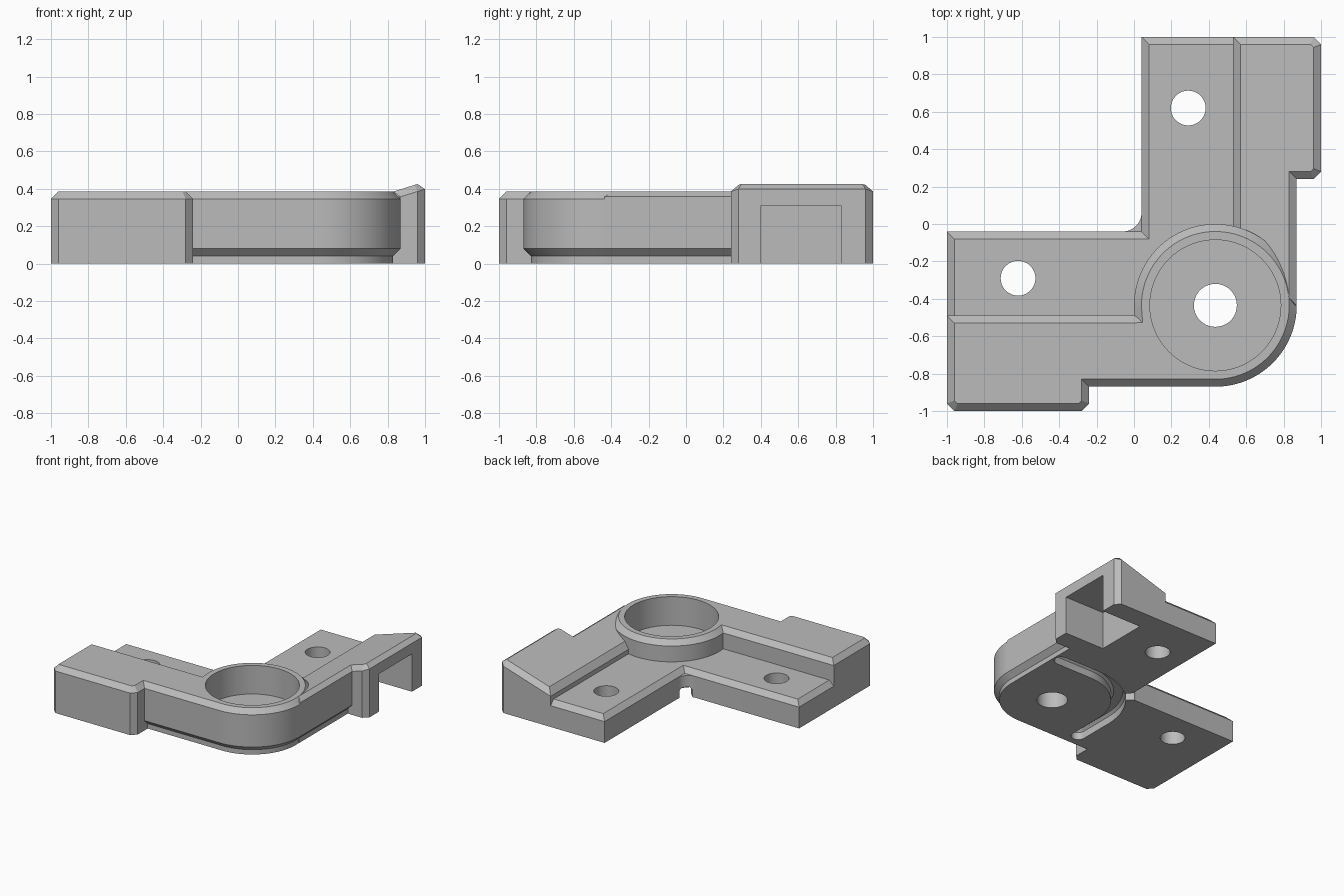
import bpy
import bmesh
from math import cos, sin, radians
from mathutils import Vector

cube = bpy.data.objects.get("Cube")
if cube:
    bpy.data.objects.remove(cube, do_unlink=True)

grey = bpy.data.materials.new("neutral grey")
grey.use_nodes = True
grey.diffuse_color = (0.5, 0.5, 0.5, 1)
grey.node_tree.nodes["Principled BSDF"].inputs["Base Color"].default_value = (0.5, 0.5, 0.5, 1)

C = 0.04        # chamfer width
K = 0.435       # corner radius; the corner centre is (K, -K)
TOP = 0.385     # height of the flat rail
PLATE = 0.215   # height of the low plate


def arc(cx, cy, r, start, end, steps):
    angles = [radians(start + (end - start) * i / steps) for i in range(steps + 1)]
    return [(cx + r * cos(a), cy + r * sin(a)) for a in angles]


def inset(points, d):
    """Mitred inward offset of a counter-clockwise outline."""
    if d == 0:
        return points
    result = []
    for i, p in enumerate(points):
        p = Vector(p)
        a = (p - Vector(points[i - 1])).normalized()
        b = (Vector(points[(i + 1) % len(points)]) - p).normalized()
        na, nb = Vector((-a.y, a.x)), Vector((-b.y, b.x))
        result.append(p + (na + nb) * d / (1 + na.dot(nb)))
    return result


def loft(name, outline, levels, slope=0.0):
    """Stack insets of an outline; levels above mid height tilt with x."""
    bm = bmesh.new()
    rings = []
    for d, z in levels:
        tilt = slope if z > 0.2 else 0
        rings.append([bm.verts.new((x, y, z + tilt * (x - 0.83))) for x, y in inset(outline, d)])
    n = len(outline)
    for low, high in zip(rings, rings[1:]):
        for i in range(n):
            j = (i + 1) % n
            bm.faces.new((low[i], low[j], high[j], high[i]))
    bm.faces.new(rings[0][::-1])
    bm.faces.new(rings[-1])
    bmesh.ops.recalc_face_normals(bm, faces=bm.faces)
    mesh = bpy.data.meshes.new(name)
    bm.to_mesh(mesh)
    bm.free()
    mesh.materials.append(grey)
    obj = bpy.data.objects.new(name, mesh)
    bpy.context.collection.objects.link(obj)
    return obj


def combine(target, other, operation):
    mod = target.modifiers.new(operation, 'BOOLEAN')
    mod.operation, mod.solver, mod.object = operation, 'EXACT', other
    bpy.context.view_layer.objects.active = target
    bpy.ops.object.modifier_apply(modifier=mod.name)
    bpy.data.objects.remove(other, do_unlink=True)


def box(x0, x1, y0, y1):
    return [(x0, y0), (x1, y0), (x1, y1), (x0, y1)]


chamfered = [(0, 0), (0, TOP - C), (C, TOP)]
undercut = [(C, 0), (C, 0.04), (0, 0.08)] + chamfered[1:]

# Low L-shaped plate and the fillet in its inner corner
plate = [(-1, -0.04), (-1, -0.8), (0.3, -0.8), (0.8, -0.3), (0.8, 1), (0.04, 1), (0.04, -0.04)]
bracket = loft("corner_bracket", plate, [(0, 0), (0, PLATE - C), (C, PLATE)])
fillet = arc(-0.06, 0.06, 0.1, 0, -90, 10) + [(-0.06, -0.06), (0.06, -0.06), (0.06, 0.06)]
combine(bracket, loft("inner_fillet", fillet[::-1], [(0, 0), (0, PLATE - C)]), 'UNION')

# Flat rail with round boss, left end block, sloped rail and its end block
boss = [(-0.5, -0.49), (-0.5, -2 * K)] + arc(K, -K, K, -90, 187, 72)
left_block = [(-1, -0.96), (-0.96, -1), (-0.28, -1), (-0.24, -0.96), (-0.24, -0.49), (-1, -0.49)]
back_block = [(0.53, 0.24), (0.96, 0.24), (1, 0.28), (1, 0.96), (0.96, 1), (0.53, 1)]
SLOPE = 0.31
for part in (
    loft("boss_and_rail", boss, undercut),
    loft("left_block", left_block, chamfered),
    loft("sloped_rail", box(0.53, 2 * K, -K, 0.38), undercut, SLOPE),
    loft("back_block", back_block, chamfered, SLOPE),
):
    combine(bracket, part, 'UNION')

# Bore, screw holes and side pocket
through = [(0, -0.1), (0, 0.6)]
shallow = [(0, -0.1), (0, 0.06), (0.02, 0.08)]
cuts = [
    loft("bore", arc(K, -K, 0.35, 0, 355, 71), [(0, 0.15), (0, 0.6)]),
    loft("centre_hole", arc(K, -K, 0.115, 0, 350, 35), through),
    loft("left_hole", arc(-0.62, -0.29, 0.093, 0, 350, 35), through),
    loft("back_hole", arc(0.29, 0.62, 0.093, 0, 350, 35), through),
    loft("side_pocket", box(0.64, 1.2, 0.4, 0.83), [(0, -0.1), (0, 0.31)]),
]

# Underside channel around the boss, with an outlet to the inner corner
OUT, IN = 0.55, 0.44
MID, HALF = (OUT + IN) / 2, (OUT - IN) / 2
channel = (arc(K, -K, OUT, 90, 180, 24)
           + arc(K - MID, -0.72, HALF, 180, 360, 10)
           + arc(K, -K, IN, 180, 90, 24)
           + arc(0.76, MID - K, HALF, -90, 90, 10))
outlet = [(0.09, -0.02), (-0.06, 0.13), (-0.13, 0.06), (0.02, -0.09)]
cuts += [loft("channel", channel, shallow), loft("outlet", outlet, shallow)]
for cutter in cuts:
    combine(bracket, cutter, 'DIFFERENCE')

bpy.ops.object.select_all(action='DESELECT')
bracket.select_set(True)
bpy.context.view_layer.objects.active = bracket
bpy.ops.object.shade_smooth_by_angle(angle=radians(25))
